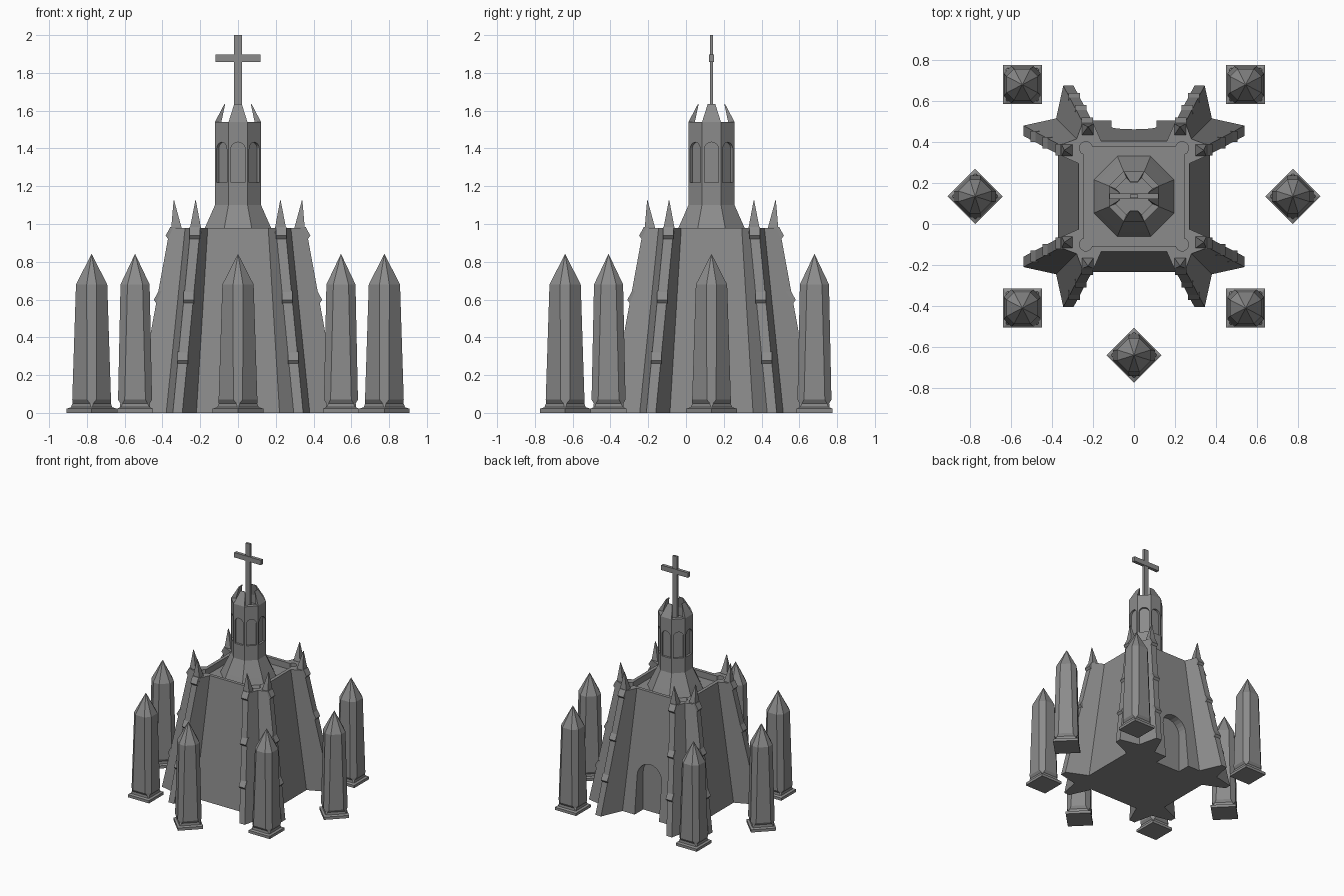
import bpy, bmesh
from math import pi, cos, sin, tan, radians
from mathutils import Matrix, Vector

cube = bpy.data.objects.get("Cube")
if cube:
    bpy.data.objects.remove(cube, do_unlink=True)

CENTRE = Vector((0, 0.135, 0))

stone = bpy.data.materials.new("grey stone")
stone.use_nodes = True
GREY = (0.26, 0.26, 0.26, 1)
stone.diffuse_color = GREY
stone.node_tree.nodes["Principled BSDF"].inputs["Base Color"].default_value = GREY


def loft(name, rings, angle=0, offset=(0, 0, 0)):
    """Capped solid through matching rings, turned about the tower axis."""
    bm = bmesh.new()
    loops = [[bm.verts.new(p) for p in ring] for ring in rings]
    n = len(loops[0])
    for low, high in zip(loops, loops[1:]):
        for i in range(n):
            j = (i + 1) % n
            bm.faces.new((low[i], low[j], high[j], high[i]))
    bm.faces.new(loops[0])
    bm.faces.new(loops[-1])
    bmesh.ops.recalc_face_normals(bm, faces=bm.faces)
    move = Matrix.Translation(CENTRE + Vector(offset)) @ Matrix.Rotation(angle, 4, 'Z')
    bm.transform(move)
    mesh = bpy.data.meshes.new(name)
    bm.to_mesh(mesh)
    bm.free()
    mesh.materials.append(stone)
    obj = bpy.data.objects.new(name, mesh)
    bpy.context.collection.objects.link(obj)
    return obj


def box(name, lo, hi):
    plan = [(lo[0], lo[1]), (hi[0], lo[1]), (hi[0], hi[1]), (lo[0], hi[1])]
    return loft(name, [[(x, y, z) for x, y in plan] for z in (lo[2], hi[2])])


def octagon(apothem, z):
    r = apothem / cos(pi / 8)
    return [(r * cos(pi / 8 + k * pi / 4), r * sin(pi / 8 + k * pi / 4), z) for k in range(8)]


def cut(target, cutter):
    cutter.hide_render = True
    mod = target.modifiers.new("cut", 'BOOLEAN')
    mod.operation = 'DIFFERENCE'
    mod.solver = 'EXACT'
    mod.object = cutter
    bpy.context.view_layer.objects.active = target
    bpy.ops.object.modifier_apply(modifier=mod.name)
    bpy.data.objects.remove(cutter, do_unlink=True)


def arch_cutter(name, half, bottom, spring, near, far, angle):
    """Round-headed prism pointing along +x before turning."""
    arc = [(half * cos(k * pi / 12), spring + half * sin(k * pi / 12)) for k in range(13)]
    outline = [(-half, bottom), (half, bottom)] + arc
    return loft(name, [[(x, y, z) for y, z in outline] for x in (near, far)], angle)


# Tapering hall, with two splayed buttresses at every corner
def hall_ring(points, z):
    ring = []
    for k in range(4):
        c, s = round(cos(k * pi / 2)), round(sin(k * pi / 2))
        ring += [(x * c - y * s, x * s + y * c, z) for x, y in points]
    return ring


def corner(inner, wall, left, right, tip, valley):
    half = [(wall, inner), (tip, left), (tip, right)]
    return half + [(valley, valley)] + [(y, x) for x, y in reversed(half)]


foot = corner(0.22, 0.37, 0.295, 0.345, 0.54, 0.38)
head = corner(0.16, 0.27, 0.2, 0.25, 0.36, 0.28)
hall = loft("hall", [hall_ring(foot, 0), hall_ring(head, 0.98)])

# Sunken roof with round corner lobes behind the parapet
lobed = []
for k in range(4):
    for step in range(-4, 5):
        a = pi / 4 + k * pi / 2 + step * pi / 6
        base = pi / 4 + k * pi / 2
        r = 0.235 * 2 ** 0.5
        lobed.append((r * cos(base) + 0.032 * cos(a), r * sin(base) + 0.032 * sin(a)))
cut(hall, loft("roof_cutter", [[(x, y, z) for x, y in lobed] for z in (0.93, 1.1)]))

# Arched doorway at the back
cut(hall, arch_cutter("door_cutter", 0.11, -0.05, 0.31, 0.26, 0.6, pi / 2))


# Weathering ledges and pinnacles on the buttresses
def mirrored(points, side):
    return [(x, y * side, z) for x, y, z in points]


for k in range(4):
    for side in (-1, 1):
        for level in (0.29, 0.61, 0.95):
            t = level / 0.98
            r = 0.54 - 0.18 * t
            y = 0.32 - 0.095 * t
            profile = [(r - 0.03, level - 0.03), (r + 0.004, level - 0.03),
                       (r + 0.018, level - 0.012), (r - 0.008, level + 0.035),
                       (r - 0.03, level + 0.035)]
            rings = [mirrored([(x, y + w, z) for x, z in profile], side) for w in (-0.028, 0.028)]
            loft("buttress_ledge", rings, k * pi / 2)
        base = [(0.3, 0.197), (0.353, 0.197), (0.353, 0.253), (0.3, 0.253)]
        tip = [(0.338, 0.223), (0.341, 0.223), (0.341, 0.226), (0.338, 0.226)]
        rings = [mirrored([(x, y, z) for x, y in plan], side)
                 for plan, z in ((base, 0.95), (base, 0.985), (tip, 1.125))]
        loft("buttress_pinnacle", rings, k * pi / 2)

# Octagonal lantern with flared foot, arched niches and open top
lantern = loft("lantern", [octagon(0.2, 0.92), octagon(0.175, 0.98),
                           octagon(0.122, 1.1), octagon(0.122, 1.54)])
cut(lantern, loft("lantern_cutter", [octagon(0.09, 1.47), octagon(0.09, 1.6)]))
for k in range(8):
    cut(lantern, arch_cutter("niche_cutter", 0.038, 1.22, 1.395, 0.106, 0.2, k * pi / 4))

# Four crown plates leaning inward
for k in range(4):
    low = [(0.122, -0.05, 1.54), (0.122, 0.05, 1.54), (0.088, 0.036, 1.54), (0.088, -0.036, 1.54)]
    top = [(0.072, -0.02, 1.635), (0.072, 0.02, 1.635), (0.068, 0.018, 1.635), (0.068, -0.018, 1.635)]
    loft("crown_plate", [low, top], k * pi / 2)

# Cross
box("cross_post", (-0.02, -0.009, 1.46), (0.02, 0.009, 2.0))
box("cross_arm", (-0.12, -0.013, 1.857), (0.12, 0.013, 1.897))


# Ring of standing obelisks, with a gap before the door
def chamfered(a, b, z):
    return [(a, -b, z), (a, b, z), (b, a, z), (-b, a, z),
            (-a, b, z), (-a, -b, z), (-b, -a, z), (b, -a, z)]


def obelisk(x, y, angle):
    rings = [chamfered(0.095, 0.0945, 0), chamfered(0.095, 0.0945, 0.022),
             chamfered(0.08, 0.075, 0.03), chamfered(0.078, 0.066, 0.05),
             chamfered(0.09, 0.055, 0.07), chamfered(0.077, 0.04, 0.68),
             chamfered(0.001, 0.0005, 0.84)]
    loft("obelisk", rings, angle, (x, y, 0))


for sx in (-1, 1):
    obelisk(sx * 0.775, 0, pi / 4)
    for sy in (-1, 1):
        obelisk(sx * 0.545, sy * 0.545, 0)
obelisk(0, -0.775, pi / 4)
